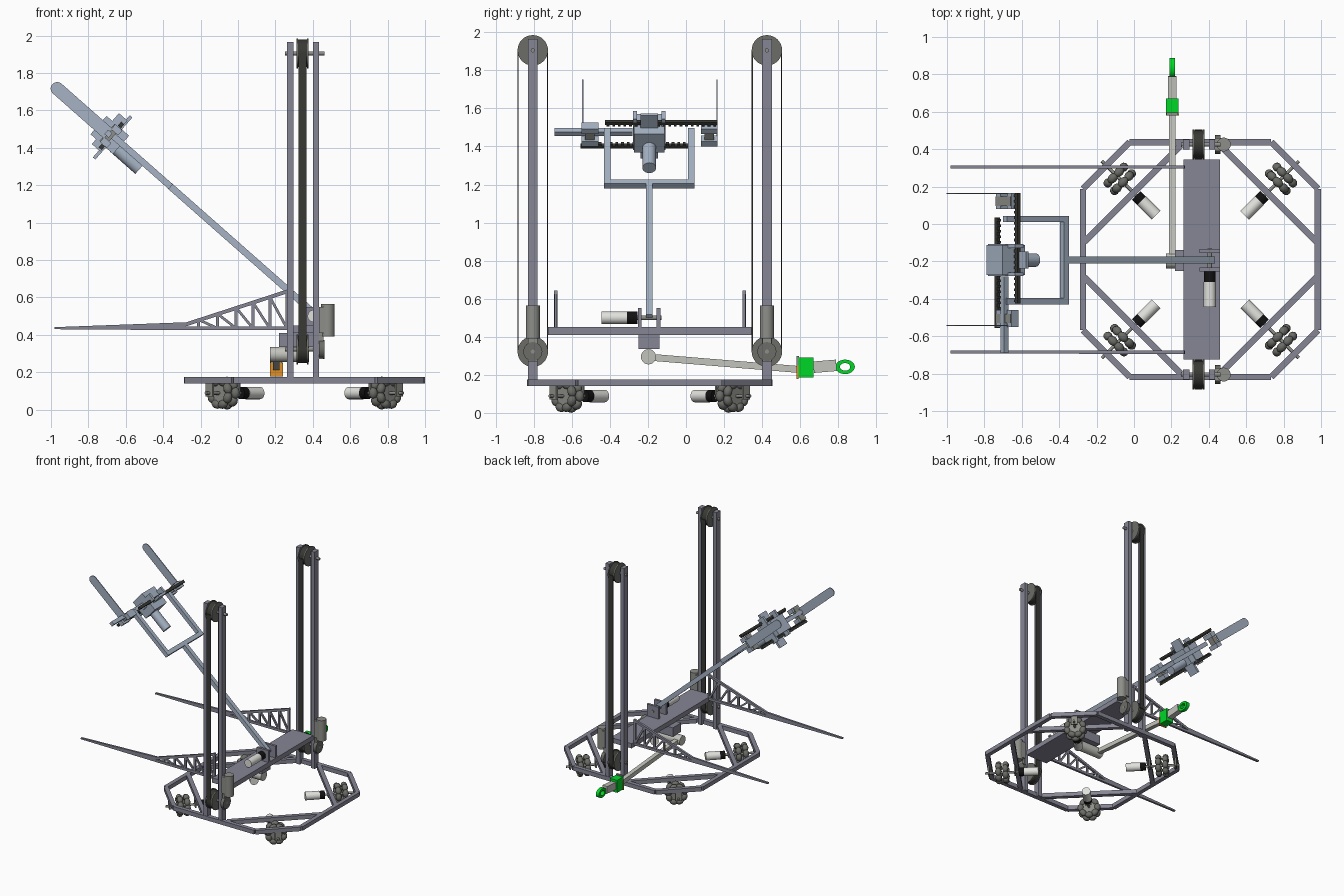
import bpy, bmesh, math
from mathutils import Vector, Matrix

if "Cube" in bpy.data.objects:
    bpy.data.objects.remove(bpy.data.objects["Cube"])

def material(name, r, g, b):
    m = bpy.data.materials.new(name)
    m.diffuse_color = (r, g, b, 1)
    m.use_nodes = True
    m.node_tree.nodes["Principled BSDF"].inputs["Base Color"].default_value = m.diffuse_color
    return m

FRAME = material("frame grey", 0.24, 0.24, 0.30)
ARM = material("arm blue grey", 0.38, 0.45, 0.55)
BELT = material("belt dark", 0.04, 0.04, 0.035)
ROLLER = material("roller grey", 0.15, 0.15, 0.135)
GEAR = material("gearbox grey", 0.27, 0.27, 0.25)
WHITE = material("motor white", 0.75, 0.75, 0.72)
BLACK = material("motor black", 0.006, 0.006, 0.006)
TUBE = material("tube light grey", 0.55, 0.55, 0.51)
GREEN = material("green", 0.0, 0.68, 0.02)
ORANGE = material("orange", 0.75, 0.28, 0.02)

CX, CY = 0.355, -0.19          # centre of the octagonal base

def finish(name, bm, mat, smooth=False):
    me = bpy.data.meshes.new(name)
    bmesh.ops.recalc_face_normals(bm, faces=bm.faces)
    bm.to_mesh(me)
    bm.free()
    me.materials.append(mat)
    ob = bpy.data.objects.new(name, me)
    bpy.context.collection.objects.link(ob)
    if smooth:
        bpy.ops.object.select_all(action='DESELECT')
        ob.select_set(True)
        bpy.context.view_layer.objects.active = ob
        bpy.ops.object.shade_smooth_by_angle(angle=math.radians(40))
    return ob

def basis(p, q, up=(0, 0, 1)):
    """Matrix at the middle of p-q with local z along it and local y near up."""
    p, q = Vector(p), Vector(q)
    d = (q - p).normalized()
    up = Vector(up)
    if abs(d.dot(up)) > 0.99:
        up = Vector((0, 1, 0))
    x = d.cross(up).normalized()
    y = d.cross(x)
    rot = Matrix((x, y, d)).transposed().to_4x4()
    return Matrix.Translation((p + q) / 2) @ rot, (q - p).length

def bar(name, p, q, w, h, mat=FRAME, up=(0, 0, 1)):
    m, length = basis(p, q, up)
    bm = bmesh.new()
    bmesh.ops.create_cube(bm, size=1, matrix=m @ Matrix.Diagonal((w, h, length, 1)))
    return finish(name, bm, mat)

def box(name, x0, x1, y0, y1, z0, z1, mat=FRAME):
    ym, zm = (y0 + y1) / 2, (z0 + z1) / 2
    return bar(name, (x0, ym, zm), (x1, ym, zm), y1 - y0, z1 - z0, mat)

def cyl(name, p, q, r, mat, seg=24, r2=None):
    m, length = basis(p, q)
    bm = bmesh.new()
    bmesh.ops.create_cone(bm, cap_ends=True, segments=seg, radius1=r,
                          radius2=r if r2 is None else r2, depth=length, matrix=m)
    return finish(name, bm, mat, True)

def prism(name, outline, y, t, mat):
    """Extrude an x-z outline to thickness t around y."""
    bm = bmesh.new()
    f = bm.faces.new([bm.verts.new((x, y - t / 2, z)) for x, z in outline])
    ext = bmesh.ops.extrude_face_region(bm, geom=[f])
    bmesh.ops.translate(bm, vec=(0, t, 0), verts=[v for v in ext['geom'] if isinstance(v, bmesh.types.BMVert)])
    return finish(name, bm, mat)

# octagonal base frame
ZB, R, H = 0.158, 0.628, 0.378
ring = [(-H, R), (H, R), (R, H), (R, -H), (H, -R), (-H, -R), (-R, -H), (-R, H)]
ring = [(CX + x, CY + y, ZB) for x, y in ring]
for i in range(8):
    bar("base_edge", ring[i], ring[(i + 1) % 8], 0.034, 0.034)

# diagonal struts and omni wheels with motors at the four corners
for sx in (-1, 1):
    for sy in (-1, 1):
        bar("base_strut", (CX + sx * 0.62, CY + sy * 0.095, ZB),
            (CX + sx * 0.105, CY + sy * 0.61, ZB), 0.034, 0.034)
        u = Vector((sx, sy, 0)).normalized()
        t = Vector((-u.y, u.x, 0))
        up = Vector((0, 0, 1))
        at = lambda r, z=0.0885: Vector((CX, CY, z)) + u * r
        cyl("wheel_axle", at(0.44), at(0.745), 0.009, GEAR, 12)
        cyl("wheel_motor", at(0.445), at(0.335), 0.033, WHITE)
        cyl("wheel_motor_gearhead", at(0.485), at(0.445), 0.032, BLACK)
        for r in (0.515, 0.715):
            bar("wheel_bracket", at(r, 0.07), at(r, 0.16), 0.05, 0.012, GEAR, u)
        bm = bmesh.new()
        for k, off in enumerate((-0.027, 0.027)):
            for j in range(8):
                a = math.tau * (j + k / 2) / 8
                out = t * math.cos(a) + up * math.sin(a)
                tan = up * math.cos(a) - t * math.sin(a)
                rot = Matrix((out, u, tan)).transposed().to_4x4()
                m = Matrix.Translation(at(0.612 + off) + out * 0.064) @ rot
                bmesh.ops.create_uvsphere(bm, u_segments=12, v_segments=8, radius=1,
                                          matrix=m @ Matrix.Diagonal((0.024, 0.024, 0.031, 1)))
        finish("wheel_rollers", bm, ROLLER, True)
        for off in (-0.027, 0.027):
            cyl("wheel_hub", at(0.604 + off), at(0.62 + off), 0.055, GEAR)

# lift towers: twin posts, pulleys, belt and gear motor
for s in (-1, 1):
    y = CY + s * 0.615
    for x in (0.279, 0.417):
        box("tower_post", x - 0.017, x + 0.017, y - 0.026, y + 0.026, 0.14, 1.965)
    for z in (0.322, 1.905):
        cyl("tower_pulley", (0.318, y, z), (0.372, y, z), 0.074, BELT, 32)
        for x in (0.314, 0.368):
            cyl("pulley_flange", (x, y, z), (x + 0.008, y, z), 0.08, ROLLER, 32)
        cyl("pulley_shaft", (0.25, y, z), (0.463, y, z), 0.011, GEAR, 12)
    for e in (-1, 1):
        ye = y + e * 0.077
        box("tower_belt", 0.324, 0.366, ye - 0.003, ye + 0.003, 0.322, 1.905, BELT)
    cyl("lift_motor", (0.48, y, 0.39), (0.48, y, 0.565), 0.037, GEAR)
    box("lift_gearbox", 0.434, 0.48, y - 0.035, y + 0.035, 0.41, 0.55, GEAR)
    cyl("lift_gear", (0.434, y, 0.322), (0.462, y, 0.322), 0.05, ROLLER)
    box("lift_bracket", 0.434, 0.456, y - 0.024, y + 0.024, 0.27, 0.42, GEAR)

# carriage beam between the towers
box("carriage_beam", 0.265, 0.46, CY - 0.535, CY + 0.535, 0.41, 0.45)

# truss forks with tapered tines
for s in (-1, 1):
    y = CY + s * 0.495
    top = lambda x: 0.455 + (x + 0.29) * 0.32
    bar("fork_top_chord", (-0.29, y, 0.452), (0.27, y, top(0.27)), 0.018, 0.02)
    bar("fork_bottom_chord", (-0.29, y, 0.435), (0.28, y, 0.435), 0.018, 0.02)
    xs = [-0.21, -0.11, -0.01, 0.08, 0.17, 0.262]
    for i, x in enumerate(xs):
        bar("fork_upright", (x, y, 0.435), (x, y, top(x)), 0.016, 0.014)
        if i:
            bar("fork_brace", (xs[i - 1], y, top(xs[i - 1])), (x, y, 0.435), 0.014, 0.014)
    prism("fork_tine", [(-0.98, 0.43), (-0.28, 0.425), (-0.28, 0.467), (-0.98, 0.441)], y, 0.017, FRAME)

# pivot bracket and motor of the lifting arm
for y in (-0.243, -0.145):
    box("arm_bracket", 0.35, 0.46, y - 0.01, y + 0.01, 0.43, 0.55)
box("pivot_block", 0.22, 0.40, -0.25, -0.14, 0.335, 0.41)
cyl("arm_shaft", (0.405, -0.27, 0.50), (0.405, -0.13, 0.50), 0.012, GEAR, 12)
cyl("arm_motor", (0.405, -0.31, 0.50), (0.405, -0.445, 0.50), 0.033, WHITE)
cyl("arm_motor_gearhead", (0.405, -0.255, 0.50), (0.405, -0.31, 0.50), 0.032, BLACK)

# raised arm and U-shaped fork
AY = -0.193
bar("raised_arm", (0.42, AY, 0.504), (-0.367, AY, 1.198), 0.036, 0.036, ARM)
bar("yoke_cross", (-0.372, AY - 0.237, 1.203), (-0.372, AY + 0.237, 1.203), 0.034, 0.034, ARM, (0.66, 0, 0.75))
for s in (-1, 1):
    y = AY + s * 0.22
    bar("yoke_side", (-0.372, y, 1.203), (-0.69, y, 1.483), 0.034, 0.034, ARM)

# gripper head: d runs along the arm, n across it
d, n = Vector((-0.75, 0, 0.661)), Vector((0.661, 0, 0.75))
C = Vector((-0.678, 0, 1.462))
def head(a, b, y):
    p = C + d * a + n * b
    return Vector((p.x, y, p.z))

bar("head_hub", head(-0.07, 0, AY), head(0.09, 0, AY), 0.16, 0.13, ARM, n)
bar("head_plate", head(-0.01, -0.15, AY), head(-0.01, 0.15, AY), 0.09, 0.018, ARM, d)
for s in (-1, 1):
    bar("head_side_plate", head(0.02, -0.10, AY + s * 0.075), head(0.02, 0.12, AY + s * 0.075), 0.02, 0.06, ARM, d)
cyl("head_motor", head(-0.23, -0.03, AY), head(-0.05, -0.03, AY), 0.036, ARM)
bar("head_tail_bar", head(0.02, 0, -0.69), head(0.02, 0, -0.28), 0.03, 0.03, ARM, n)
for b, y0, y1 in ((0.085, -0.425, 0.165), (-0.08, -0.555, 0.035)):
    bar("rack_bar", head(0, b, y0), head(0, b, y1), 0.022, 0.018, BELT, n)
    for i in range(20):
        y = y0 + 0.015 + i * 0.0295
        inner = b - math.copysign(0.013, b)
        bar("rack_tooth", head(0, inner, y - 0.007), head(0, inner, y + 0.007), 0.022, 0.012, BELT, n)
for i, (y0, y1) in enumerate(((-0.55, -0.46), (0.08, 0.165))):
    y = (y0 + y1) / 2
    for b in (-0.045, 0.045):
        bar("slide_block", head(0, b, y0), head(0, b, y1), 0.05, 0.035, ARM, n)
    bar("slide_core", head(0.01, -0.06, y), head(0.01, 0.06, y), 0.05, 0.04, GEAR, d)
    # flat paddle with a rounded tip
    e = (-0.543, 0.163)[i]
    pts = [head(0.02, -0.035, 0), head(0.02, 0.035, 0)]
    for k in range(13):
        a = math.pi * k / 12
        pts.append(head(0.385 + 0.035 * math.sin(a), 0.035 * math.cos(a), 0))
    prism("paddle", [(p.x, p.z) for p in pts], e, 0.007, ARM)

# side arm with green claw
X = 0.205
cyl("side_arm_pivot", (0.17, -0.197, 0.295), (0.38, -0.197, 0.295), 0.04, TUBE)
bar("side_arm", (X, -0.197, 0.293), (X, 0.62, 0.226), 0.035, 0.036, TUBE)
box("claw_servo", X - 0.033, X + 0.033, 0.59, 0.67, 0.185, 0.29, GREEN)
box("claw_servo_back", X - 0.035, X + 0.035, 0.58, 0.59, 0.178, 0.25, ORANGE)
box("claw_servo_cap", X - 0.03, X + 0.03, 0.58, 0.595, 0.25, 0.30, GEAR)
bar("claw_wrist", (X, 0.67, 0.24), (X, 0.79, 0.25), 0.045, 0.06, TUBE)
bm = bmesh.new()
rings = []
for i in range(24):
    a = math.tau * i / 24
    rings.append([bm.verts.new((X + dx, 0.836 + r * 1.35 * math.cos(a), 0.242 + r * math.sin(a)))
                  for r, dx in ((0.038, -0.014), (0.038, 0.014), (0.02, 0.014), (0.02, -0.014))])
for i in range(24):
    a, b = rings[i], rings[(i + 1) % 24]
    for k in range(4):
        bm.faces.new((a[k], a[(k + 1) % 4], b[(k + 1) % 4], b[k]))
finish("claw_ring", bm, GREEN, True)
